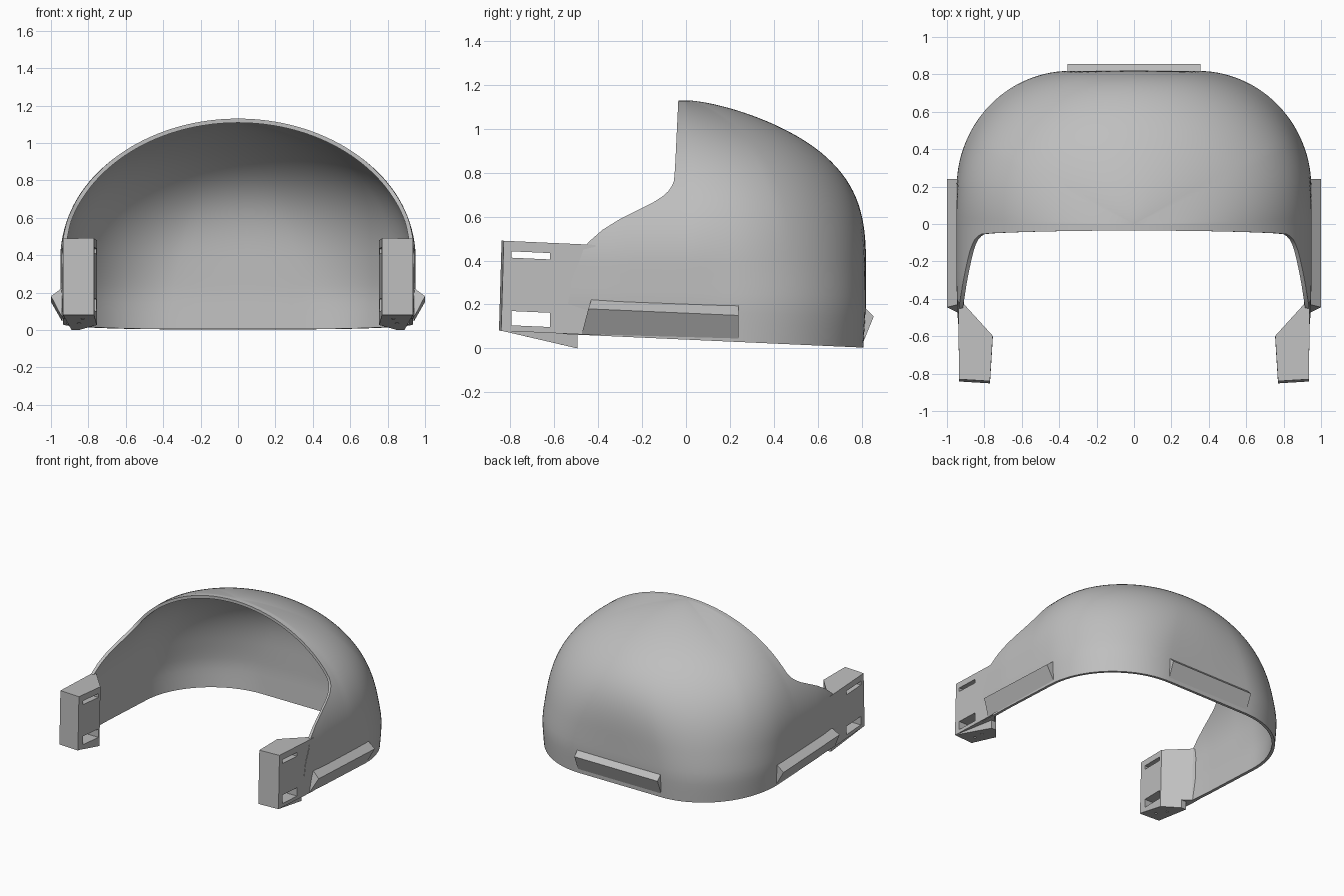
import bpy, bmesh, math
from mathutils import Vector

cube = bpy.data.objects.get("Cube")
if cube:
    bpy.data.objects.remove(cube, do_unlink=True)

grey = bpy.data.materials.new("matte_grey")
grey.use_nodes = True
GREY = (0.52, 0.52, 0.52, 1)
grey.diffuse_color = GREY
grey.node_tree.nodes["Principled BSDF"].inputs["Base Color"].default_value = GREY


def make_object(name, bm):
    mesh = bpy.data.meshes.new(name)
    bm.to_mesh(mesh)
    bm.free()
    mesh.materials.append(grey)
    obj = bpy.data.objects.new(name, mesh)
    bpy.context.collection.objects.link(obj)
    return obj


def activate(obj):
    bpy.ops.object.select_all(action='DESELECT')
    obj.select_set(True)
    bpy.context.view_layer.objects.active = obj


def prism(name, loop_a, loop_b):
    """Solid joining two matching polygon loops."""
    bm = bmesh.new()
    a = [bm.verts.new(p) for p in loop_a]
    b = [bm.verts.new(p) for p in loop_b]
    bm.faces.new(a)
    bm.faces.new(b)
    n = len(a)
    for i in range(n):
        j = (i + 1) % n
        bm.faces.new((a[i], a[j], b[j], b[i]))
    bmesh.ops.recalc_face_normals(bm, faces=bm.faces)
    return make_object(name, bm)


def cut(obj, cutter):
    cutter.hide_render = True
    activate(obj)
    mod = obj.modifiers.new("cut", 'BOOLEAN')
    mod.operation = 'DIFFERENCE'
    mod.solver = 'EXACT'
    mod.object = cutter
    bpy.ops.object.modifier_apply(modifier=mod.name)
    bpy.data.objects.remove(cutter, do_unlink=True)


def clamp(v):
    return max(0.0, min(1.0, v))


# Shell: rounded-rectangle plan at the rim, turning elliptical up the dome
WIDTH, DEPTH, SPRING, RISE = 0.95, 0.82, 0.38, 0.75
FLAT_X, FLAT_Y = 0.35, 0.20
FRONT_EDGE = [(0, -.56), (.3, -.52), (.47, -.46), (.54, -.38), (.59, -.30),
              (.63, -.22), (.67, -.14), (.70, -.095), (.727, -.07),
              (.76, -.055), (.82, -.05), (1.13, -.035)]


def front_y(z):
    for (z0, y0), (z1, y1) in zip(FRONT_EDGE, FRONT_EDGE[1:]):
        if z <= z1:
            return y0 + (y1 - y0) * (z - z0) / (z1 - z0)
    return FRONT_EDGE[-1][1]


def plan(u, blend):
    """Quarter outline from the side (u=0) to the middle of the back (u=1)."""
    arc = math.pi / 2 * clamp((u - 0.15) / 0.7)
    rx = FLAT_X * (1 - clamp((u - 0.85) / 0.15)) + (WIDTH - FLAT_X) * math.cos(arc)
    ry = FLAT_Y * clamp(u / 0.15) + (DEPTH - FLAT_Y) * math.sin(arc)
    t = math.pi / 2 * u
    ex, ey = WIDTH * math.cos(t), DEPTH * math.sin(t)
    return rx + (ex - rx) * blend, ry + (ey - ry) * blend


def outline(z, angle, flare):
    """Half outline from the front edge round to the middle of the back."""
    base = max(0, math.cos(angle))
    fullness = 0.2 + 1.05 * math.sin(angle) if angle > 0 else 1
    v = clamp((z - 0.1) / 0.8)
    blend = v * v * (3 - 2 * v)
    pts = []
    start = front_y(z)
    for i in range(10):
        y = start * (1 - i / 10)
        taper = 1 - 0.04 * max(0, -y - 0.3)
        pts.append((WIDTH * base * flare * taper, y))
    for i in range(41):
        u = i / 40
        x, y = plan(u, blend)
        sx = base ** (1 + (fullness - 1) * clamp(u / 0.35))
        pts.append((x * sx * flare, y * base ** fullness * flare))
    return pts


rows = [(SPRING * i / 8, 0) for i in range(8)]
rows += [(SPRING + RISE * math.sin(a), a) for a in (math.pi / 2 * i / 44 for i in range(45))]

bm = bmesh.new()
grid = []
for z, angle in rows:
    half = outline(z, angle, 1 - 0.015 * max(0, 1 - z / 0.2))
    full = half + [(-x, y) for x, y in reversed(half[:-1])]
    sink = max(0, 1 - z / SPRING)
    grid.append([bm.verts.new((x, y, z + sink * (0.003 + 0.045 * (DEPTH - y))))
                 for x, y in full])
for low, high in zip(grid, grid[1:]):
    for j in range(len(low) - 1):
        bm.faces.new((low[j], low[j + 1], high[j + 1], high[j]))
bmesh.ops.remove_doubles(bm, verts=bm.verts, dist=0.0001)
shell = make_object("shell", bm)
activate(shell)
wall = shell.modifiers.new("wall", 'SOLIDIFY')
wall.thickness = 0.022
wall.offset = -1
bpy.ops.object.modifier_apply(modifier=wall.name)
bpy.ops.object.shade_smooth_by_angle(angle=math.radians(35))

# Back rail: ridge across the rear
ridge = [(.81, .19), (.855, .145), (.80, .01)]
prism("back_rail", [(-.355, y, z) for y, z in ridge], [(.355, y, z) for y, z in ridge])

BLOCK_PLAN = [(.935, -.842), (.77, -.852), (.755, -.61), (.905, -.445), (.94, -.425)]
WEDGE_PLAN = [(.935, -.842), (.77, -.852), (.755, -.61), (.85, -.495), (.89, -.495)]


def tilt(y):
    return -0.045 * (y + 0.84)


for side, label in ((1, "left"), (-1, "right")):
    # Side rail: ridge along the lower wall
    prism(label + "_side_rail",
          [(side * .94, -.43, .225), (side, -.445, .18), (side * .94, -.475, .065)],
          [(side * .945, .24, .195), (side, .24, .15), (side * .94, .24, .045)])

    # Strap block at the front end of the arm
    block = prism(label + "_strap_block",
                  [(side * x, y, .08 + tilt(y)) for x, y in BLOCK_PLAN],
                  [(side * x, y + .012, .49 + tilt(y)) for x, y in BLOCK_PLAN])

    # Strap slots running sideways through the block
    for z0, z1 in ((.107, .172), (.415, .444)):
        corners = [(-.795, z0), (-.62, z0), (-.62, z1), (-.795, z1)]
        cutter = prism("slot_cutter",
                       [(side * .6, y, z + tilt(y)) for y, z in corners],
                       [(side * 1.1, y, z + tilt(y)) for y, z in corners])
        cut(block, cutter)

    # Wedge under the block with two pin holes
    wedge = prism(label + "_wedge",
                  [(side * x, y, max(0, .08 - .232 * (y + .84))) for x, y in WEDGE_PLAN],
                  [(side * x, y, .085 + tilt(y)) for x, y in WEDGE_PLAN])
    for x, y in ((.83, -.75), (.85, -.65)):
        ring = [Vector((math.cos(k * math.pi / 6), math.sin(k * math.pi / 6), 0)) * .01
                for k in range(12)]
        pin = prism("pin_cutter", [p + Vector((side * x, y, -.1)) for p in ring],
                    [p + Vector((side * x, y, .07)) for p in ring])
        cut(wedge, pin)
